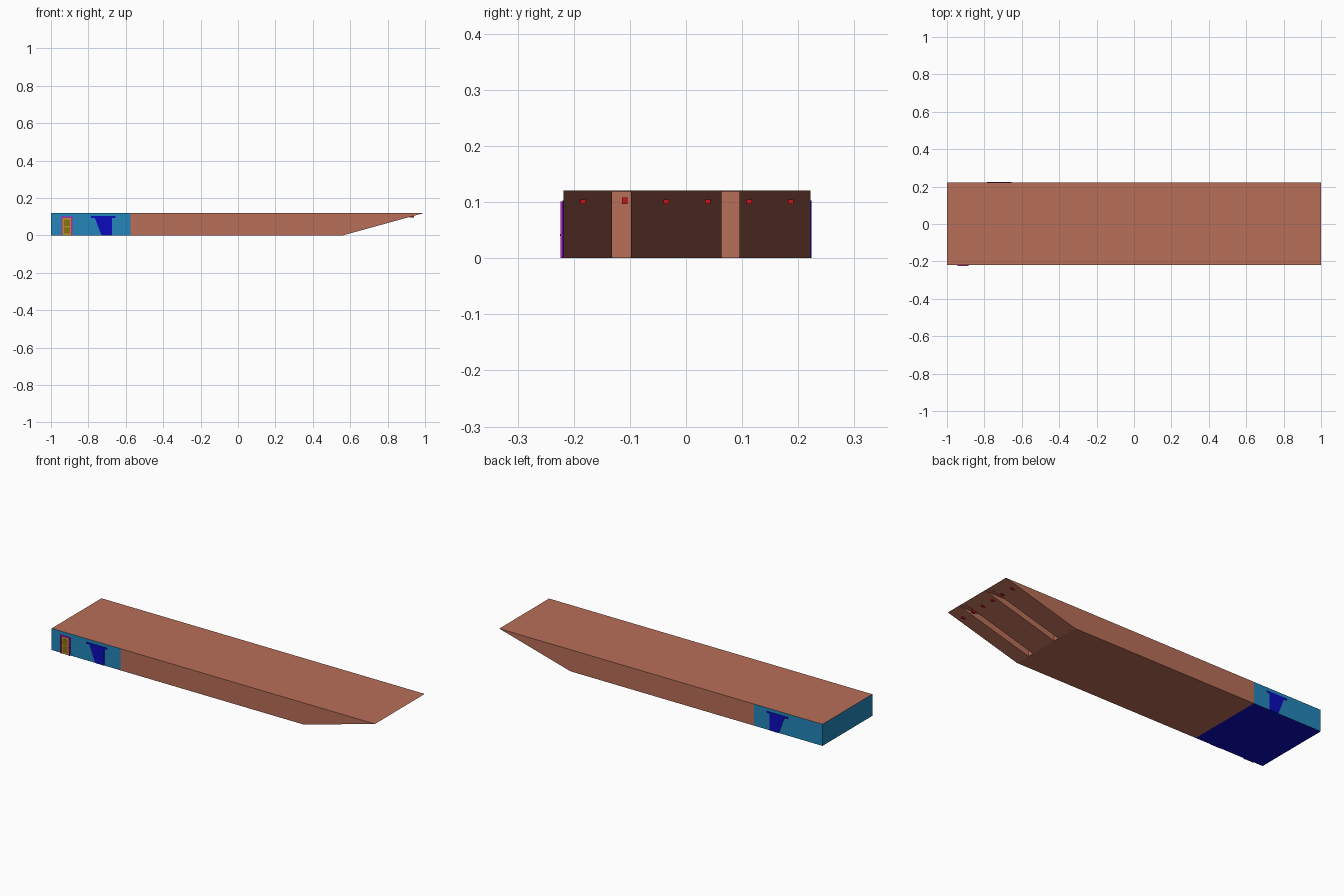
import bpy

if "Cube" in bpy.data.objects:
    bpy.data.objects.remove(bpy.data.objects["Cube"])


def material(name, rgb):
    lin = [(c / 255 / 12.92 if c < 11 else ((c / 255 + 0.055) / 1.055) ** 2.4) for c in rgb]
    m = bpy.data.materials.new(name)
    m.diffuse_color = (*lin, 1)
    m.use_nodes = True
    m.node_tree.nodes["Principled BSDF"].inputs["Base Color"].default_value = m.diffuse_color
    return m


TERRACOTTA = material("terracotta", (184, 110, 88))
BLUE = material("blue", (36, 134, 186))
NAVY = material("navy", (10, 10, 188))
RED = material("red", (200, 20, 30))
MAGENTA = material("magenta", (200, 30, 190))
YELLOW = material("yellow", (178, 150, 28))
DARK_YELLOW = material("dark_yellow", (140, 112, 22))

FRONT, BACK = -0.218, 0.222


def prism(name, profile, y0, y1, mat):
    """Extrude an (x, z) profile, given counter-clockwise seen from the front, along y."""
    n = len(profile)
    verts = [(x, y0, z) for x, z in profile] + [(x, y1, z) for x, z in profile]
    faces = [tuple(range(n)), tuple(range(2 * n - 1, n - 1, -1))]
    faces += [(i, i + n, (i + 1) % n + n, (i + 1) % n) for i in range(n)]
    mesh = bpy.data.meshes.new(name)
    mesh.from_pydata(verts, [], faces)
    mesh.materials.append(mat)
    ob = bpy.data.objects.new(name, mesh)
    bpy.context.collection.objects.link(ob)
    return ob


def box(name, x0, x1, y0, y1, z0, z1, mat):
    return prism(name, [(x0, z0), (x1, z0), (x1, z1), (x0, z1)], y0, y1, mat)


# blue end block, with terracotta roof and navy floor faces
block = box("end_block", -1, -0.575, FRONT, BACK, 0, 0.121, BLUE)
block.data.materials.append(TERRACOTTA)
block.data.materials.append(NAVY)
block.data.polygons[4].material_index = 1
block.data.polygons[2].material_index = 2

# long main hall and the thin overhanging deck
prism("main_hall", [(-0.575, 0), (0.56, 0), (0.56, 0.119), (0.992, 0.119),
                    (1, 0.121), (-0.575, 0.121)], FRONT, BACK, TERRACOTTA)

# three sloped wedges under the deck, separated by two open slots
for i, (y0, y1) in enumerate([(FRONT, -0.132), (-0.098, 0.063), (0.095, BACK)]):
    prism(f"ramp_wedge_{i + 1}", [(0.56, 0), (0.992, 0.119), (0.56, 0.119)], y0, y1, TERRACOTTA)

# row of small red lights under the tip
for i in range(6):
    y = -0.183 + 0.074 * i
    box(f"tip_light_{i + 1}", 0.918, 0.94, y - 0.005, y + 0.005, 0.097, 0.108, RED)

# tapered navy panel with a ledge on both long sides
for side, y0, y1 in (("front", FRONT - 0.002, FRONT), ("back", BACK, BACK + 0.002)):
    prism(f"{side}_panel", [(-0.73, 0), (-0.674, 0), (-0.674, 0.093), (-0.765, 0.093)], y0, y1, NAVY)
    box(f"{side}_panel_ledge", -0.785, -0.654, y0, y1, 0.093, 0.103, NAVY)

# front door with its frame, two raised fields and a knob
box("door_leaf", -0.937, -0.892, FRONT - 0.004, FRONT, 0, 0.094, YELLOW)
box("door_frame_left", -0.944, -0.937, FRONT - 0.006, FRONT, 0, 0.101, MAGENTA)
box("door_frame_right", -0.892, -0.885, FRONT - 0.006, FRONT, 0, 0.101, MAGENTA)
box("door_frame_top", -0.937, -0.892, FRONT - 0.006, FRONT, 0.094, 0.101, MAGENTA)
for name, z0, z1 in (("lower", 0.01, 0.043), ("upper", 0.05, 0.083)):
    box(f"door_field_{name}", -0.93, -0.899, FRONT - 0.005, FRONT - 0.004, z0, z1, DARK_YELLOW)
box("door_knob", -0.897, -0.894, FRONT - 0.0065, FRONT - 0.004, 0.04, 0.043, DARK_YELLOW)
